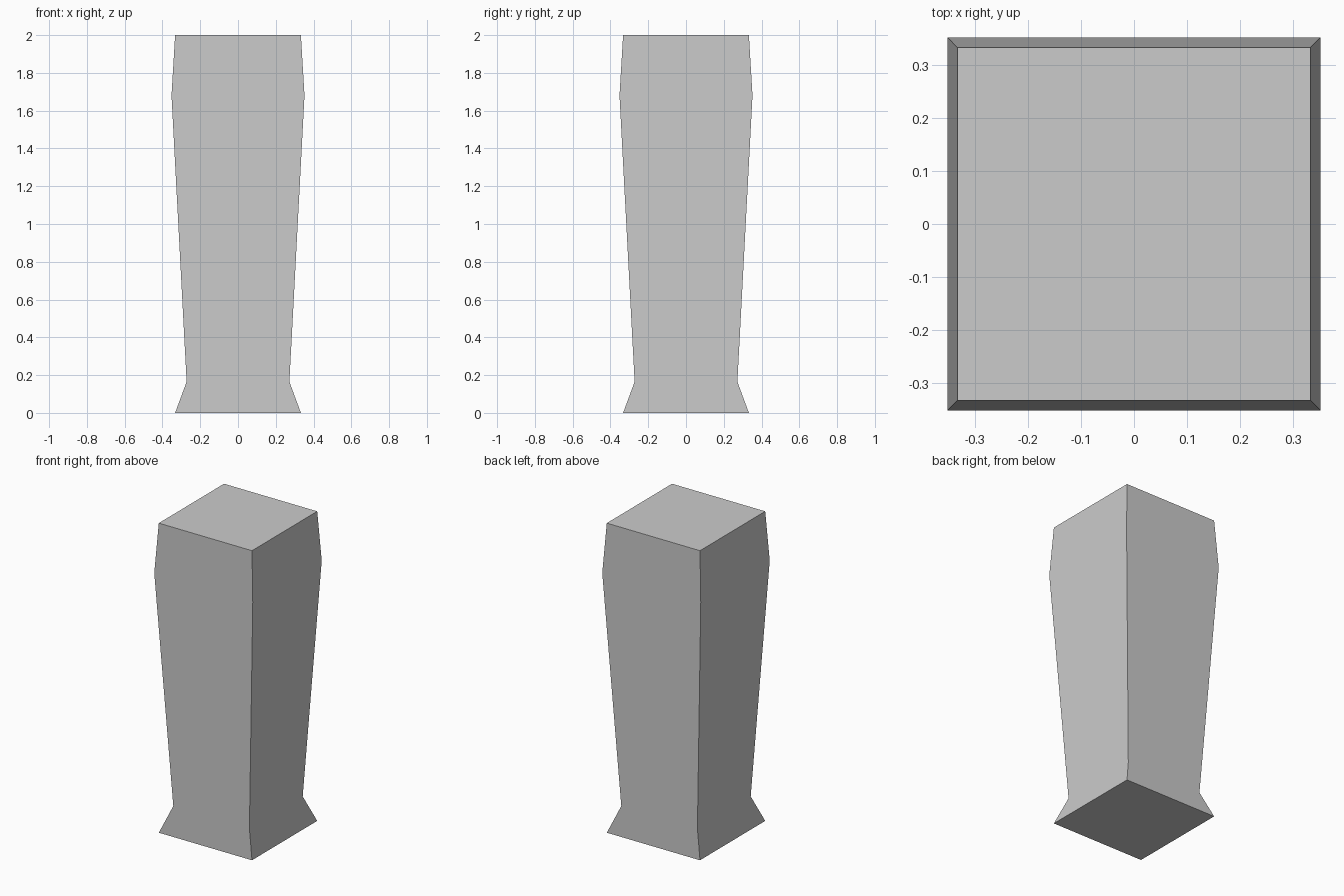
import bpy, bmesh

if "Cube" in bpy.data.objects:
    bpy.data.objects.remove(bpy.data.objects["Cube"])

# (height, half width) of the square cross-sections, bottom to top
PROFILE = [(0.0, 0.333), (0.165, 0.272), (1.68, 0.352), (2.0, 0.333)]

# Square pillar: flared foot, widening shaft, slightly tapered head
bm = bmesh.new()
rings = [[bm.verts.new((sx * h, sy * h, z))
          for sx, sy in ((-1, -1), (1, -1), (1, 1), (-1, 1))]
         for z, h in PROFILE]
for low, high in zip(rings, rings[1:]):
    for i in range(4):
        j = (i + 1) % 4
        bm.faces.new((low[i], low[j], high[j], high[i]))
bm.faces.new(rings[0][::-1])
bm.faces.new(rings[-1])

mesh = bpy.data.meshes.new("pillar")
bm.to_mesh(mesh)
bm.free()
pillar = bpy.data.objects.new("pillar", mesh)
bpy.context.collection.objects.link(pillar)

# Each side shades as one even panel, sharp only at the corners
mesh.shade_smooth()
normals = [(0, 0, 1)] * len(mesh.loops)
for face in mesh.polygons:
    axis = max(range(3), key=lambda a: abs(face.normal[a]))
    n = [0.0, 0.0, 0.0]
    n[axis] = 1.0 if face.normal[axis] > 0 else -1.0
    for li in face.loop_indices:
        normals[li] = tuple(n)
mesh.normals_split_custom_set(normals)
